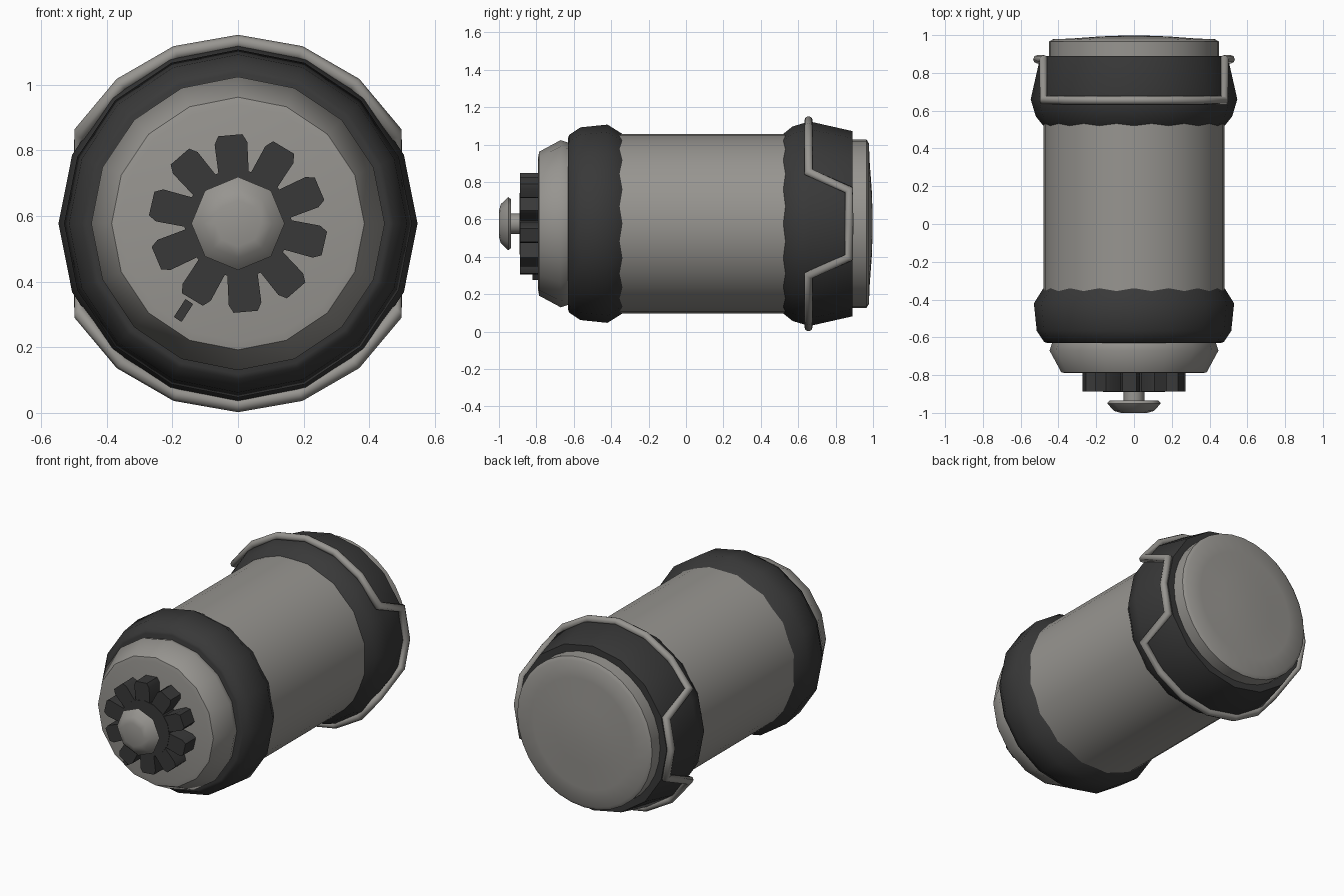
import bpy, bmesh
from math import sin, cos, pi, radians, sqrt
from mathutils import Matrix, Vector

if "Cube" in bpy.data.objects:
    bpy.data.objects.remove(bpy.data.objects["Cube"], do_unlink=True)

AXIS = Vector((0, 0, 0.577))   # the canister lies along y at this height


def material(name, colour):
    m = bpy.data.materials.new(name)
    m.use_nodes = True
    m.diffuse_color = colour
    m.node_tree.nodes["Principled BSDF"].inputs["Base Color"].default_value = colour
    return m


light = material("light grey metal", (0.31, 0.30, 0.28, 1))
dark = material("dark rubber", (0.04, 0.04, 0.04, 1))


def finish(bm, name, mat, angle=50):
    bmesh.ops.recalc_face_normals(bm, faces=bm.faces)
    me = bpy.data.meshes.new(name)
    bm.to_mesh(me)
    bm.free()
    me.materials.append(mat)
    ob = bpy.data.objects.new(name, me)
    ob.location = AXIS
    bpy.context.collection.objects.link(ob)
    bpy.ops.object.select_all(action='DESELECT')
    ob.select_set(True)
    bpy.context.view_layer.objects.active = ob
    bpy.ops.object.shade_smooth_by_angle(angle=radians(angle))
    return ob


def lathe(name, profile, mat, sides=16, angle=50):
    """Turn (y, radius) points around the y axis; the ends are closed."""
    bm = bmesh.new()
    rings = [[bm.verts.new((r * cos(2 * pi * i / sides), y, r * sin(2 * pi * i / sides)))
              for i in range(sides)] for y, r in profile]
    for a, b in zip(rings, rings[1:]):
        for i in range(sides):
            j = (i + 1) % sides
            bm.faces.new((a[i], a[j], b[j], b[i]))
    bm.faces.new(rings[0])
    bm.faces.new(rings[-1])
    return finish(bm, name, mat, angle)


# Main canister
lathe("body", [(-0.60, 0.48), (0.60, 0.48)], light, 32)
lathe("front_collar", [(-0.63, 0.46), (-0.625, 0.475), (-0.565, 0.515),
                       (-0.42, 0.53), (-0.34, 0.48)], dark)
lathe("front_cap", [(-0.79, 0.36), (-0.785, 0.385), (-0.67, 0.447), (-0.62, 0.43)], light)
lathe("back_collar", [(0.52, 0.48), (0.57, 0.52), (0.66, 0.547), (0.89, 0.495)], dark)
lathe("back_cap", [(0.85, 0.45), (0.965, 0.45), (0.978, 0.43), (0.982, 0.33),
                   (0.993, 0.18), (0.998, 0.05)], light, 32)

# Valve: hub, stem and button
lathe("valve_hub", [(-0.89, 0.165), (-0.78, 0.165)], dark)
lathe("valve_stem", [(-0.95, 0.055), (-0.88, 0.055)], light, 12)
lathe("valve_button", [(-1.0, 0.07), (-0.99, 0.105), (-0.95, 0.142), (-0.935, 0.13),
                       (-0.945, 0.08)], light, 8, 60)

# Valve teeth: chamfered blocks around the hub
bm = bmesh.new()
outline = [(-0.045, 0.13), (0.045, 0.13), (0.05, 0.245), (0.037, 0.27),
           (-0.037, 0.27), (-0.05, 0.245)]
for k in range(10):
    turn = Matrix.Rotation(radians(-5 + 36 * k), 4, 'Y')
    front, back = ([bm.verts.new(turn @ Vector((x, y, z))) for x, z in outline]
                   for y in (-0.888, -0.78))
    bm.faces.new(front)
    bm.faces.new(back)
    for i in range(len(outline)):
        j = (i + 1) % len(outline)
        bm.faces.new((front[i], front[j], back[j], back[i]))
finish(bm, "valve_teeth", dark, 30)

# Small pointer on the front cap
bm = bmesh.new()
place = (Matrix.Translation((-0.166, -0.80, -0.265)) @ Matrix.Rotation(radians(33), 4, 'Y')
         @ Matrix.Diagonal((0.028, 0.04, 0.065, 1)))
bmesh.ops.create_cube(bm, size=1, matrix=place)
finish(bm, "pointer", dark, 30)


# Wire bail: arcs above and below, stepping back at each side
def arc_point(deg):
    return Vector((0.553 * cos(radians(deg)), 0.655, 0.553 * sin(radians(deg))))


def step_point(z, side):
    r = 0.512
    return Vector((side * sqrt(r * r - z * z), 0.872, z))


path = [arc_point(d) for d in (30, 50, 70, 90, 110, 130, 150)]
path += [step_point(z, -1) for z in (0.18, 0, -0.18)]
path += [arc_point(d) for d in (210, 230, 250, 270, 290, 310, 330)]
path += [step_point(z, 1) for z in (-0.18, 0, 0.18)]

# Sweep a small round section along the closed path
bm = bmesh.new()
n, m, rings = len(path), 8, []
for i, p in enumerate(path):
    before = (p - path[i - 1]).normalized()
    after = (path[(i + 1) % n] - p).normalized()
    tangent = (before + after).normalized()
    out = Vector((p.x, 0, p.z))
    out = (out - tangent * out.dot(tangent)).normalized()
    across = tangent.cross(out)
    miter = 1 / max(tangent.dot(after), 0.7)
    rings.append([bm.verts.new(p + 0.022 * (cos(2 * pi * k / m) * out
                  + miter * sin(2 * pi * k / m) * across)) for k in range(m)])
for i in range(n):
    a, b = rings[i], rings[(i + 1) % n]
    for k in range(m):
        q = (k + 1) % m
        bm.faces.new((a[k], a[q], b[q], b[k]))
finish(bm, "wire_bail", light, 60)
